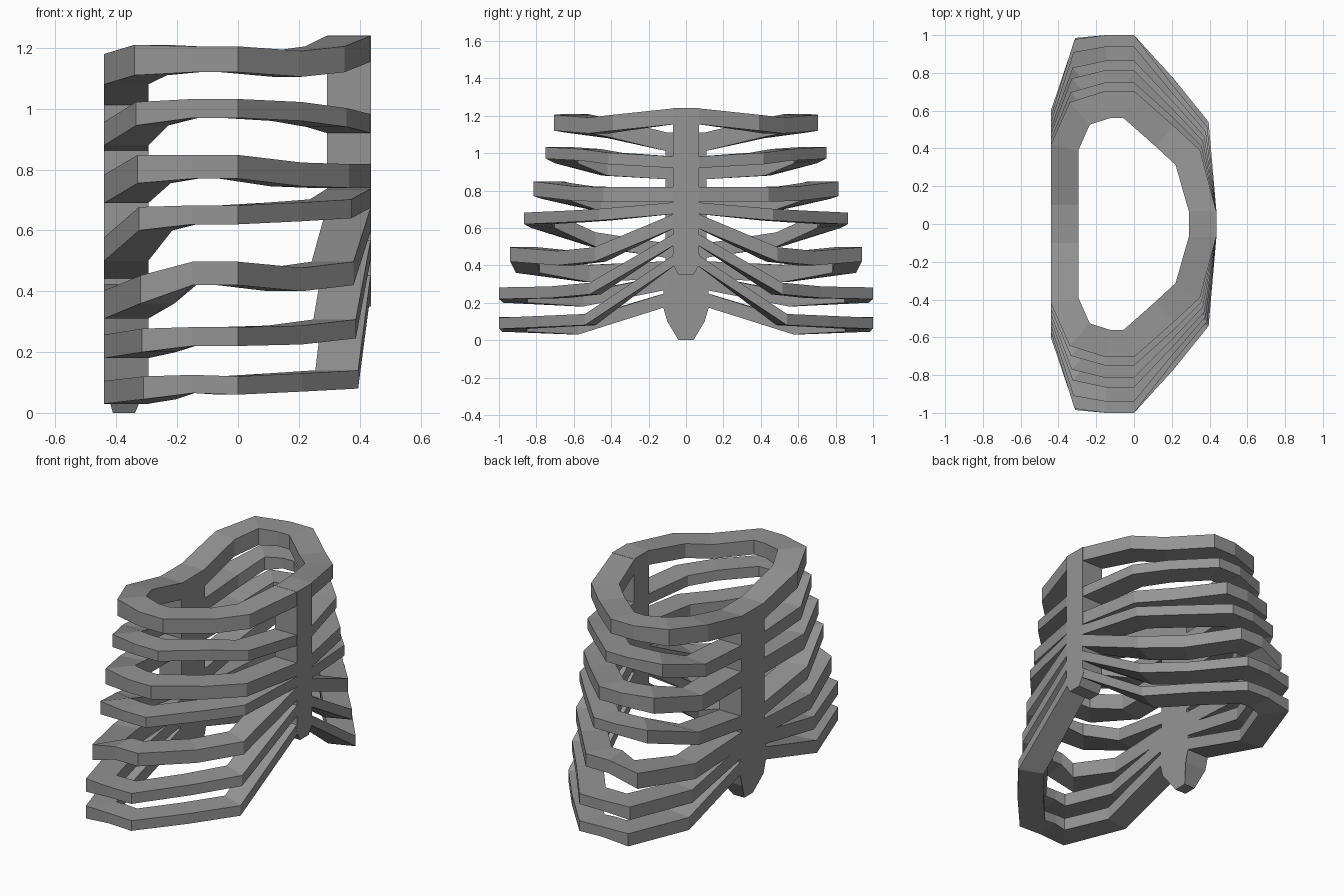
import bpy
import bmesh
from mathutils import Vector

cube = bpy.data.objects.get("Cube")
if cube:
    bpy.data.objects.remove(cube, do_unlink=True)

bone = bpy.data.materials.new("bone grey")
bone.use_nodes = True
color = (0.3, 0.3, 0.3, 1)
bone.diffuse_color = color
bone.node_tree.nodes["Principled BSDF"].inputs["Base Color"].default_value = color

DEPTH = 0.145  # thickness of every bone from outside to inside


def finish(name, bm):
    bmesh.ops.recalc_face_normals(bm, faces=bm.faces)
    mesh = bpy.data.meshes.new(name)
    bm.to_mesh(mesh)
    bm.free()
    mesh.materials.append(bone)
    obj = bpy.data.objects.new(name, mesh)
    bpy.context.collection.objects.link(obj)
    return obj


def inset_path(path):
    """Offset the outer rib path inward with mitred corners."""
    normals = []
    for a, b in zip(path, path[1:]):
        d = (b - a).normalized()
        normals.append(Vector((d.y, -d.x)))
    result = [path[0] + Vector((DEPTH, 0))]
    for p, n1, n2 in zip(path[1:-1], normals, normals[1:]):
        m = (n1 + n2).normalized()
        result.append(p + m * DEPTH / m.dot(n1))
    result.append(path[-1] - Vector((DEPTH, 0)))
    return result


def rib(name, t, reach, height, bottoms):
    """Half a rib swept from spine to breastbone, then mirrored across y."""
    def mix(a, b):
        return a + (b - a) * t
    outer = [Vector(p) for p in (
        (-0.44, 0.10), (-0.44, mix(0.42, 0.60)), (mix(-0.34, -0.31), reach - mix(0.06, 0.015)),
        (-0.15, reach), (0, reach), (0.21, mix(0.52, 0.77)),
        (mix(0.35, 0.395), mix(0.39, 0.54)), (0.437, 0.06))]
    inner = inset_path(outer)
    bm = bmesh.new()
    rings = []
    for i, (o, n, z) in enumerate(zip(outer, inner, bottoms)):
        h = height + (0.015 if i < 3 else 0)
        rings.append([bm.verts.new((p.x, p.y, z + dz))
                      for p, dz in ((o, 0), (o, h), (n, h), (n, 0))])
    for a, b in zip(rings, rings[1:]):
        for k in range(4):
            j = (k + 1) % 4
            bm.faces.new((a[k], a[j], b[j], b[k]))
    bm.faces.new(rings[0])
    bm.faces.new(rings[-1])
    obj = finish(name, bm)
    mirror = obj.modifiers.new("both sides", 'MIRROR')
    mirror.use_axis = (False, True, False)
    mirror.use_clip = False
    return obj


def strut(name, x_out, x_in, half_profile):
    """Upright bone from a half outline of (y, z) points, extruded along x."""
    outline = half_profile + [(-y, z) for y, z in reversed(half_profile)]
    bm = bmesh.new()
    face = bm.faces.new([bm.verts.new((x_out, y, z)) for y, z in outline])
    ext = bmesh.ops.extrude_face_region(bm, geom=[face])
    moved = [v for v in ext["geom"] if isinstance(v, bmesh.types.BMVert)]
    bmesh.ops.translate(bm, verts=moved, vec=(x_in - x_out, 0, 0))
    return finish(name, bm)


# Ribs from top to bottom: side reach, height, underside heights back to front
ribs = [
    (0.705, 0.085, (1.01, 1.08, 1.11, 1.12, 1.12, 1.105, 1.12, 1.155)),
    (0.75, 0.062, (0.86, 0.88, 0.945, 0.97, 0.97, 0.96, 0.94, 0.92)),
    (0.815, 0.078, (0.69, 0.69, 0.755, 0.77, 0.77, 0.745, 0.74, 0.74)),
    (0.865, 0.062, (0.44, 0.50, 0.60, 0.62, 0.62, 0.63, 0.64, 0.675)),
    (0.94, 0.077, (0.33, 0.31, 0.36, 0.42, 0.42, 0.40, 0.42, 0.60)),
    (1.0, 0.062, (0.27, 0.18, 0.20, 0.22, 0.22, 0.225, 0.245, 0.51)),
    (1.0, 0.06, (0.18, 0.03, 0.045, 0.065, 0.06, 0.07, 0.08, 0.40)),
]
for i, (reach, height, bottoms) in enumerate(ribs):
    rib(f"rib_{i + 1}", i / 6, reach, height, bottoms)

# Backbone with a tapering tail, breastbone with a blunt tip
spine = strut("spine", -0.44, -0.295,
              [(0.11, 1.11), (0.11, 0.32), (0.12, 0.30), (0.12, 0.17), (0.10, 0.10), (0.04, 0.0)])
for v in spine.data.vertices:  # narrow the tip front to back
    if v.co.z < 0.01:
        v.co.x = -0.375 + (v.co.x + 0.3675) * 0.5
strut("breastbone", 0.437, 0.292,
      [(0.07, 1.24), (0.07, 0.46), (0.08, 0.42), (0.04, 0.35)])
